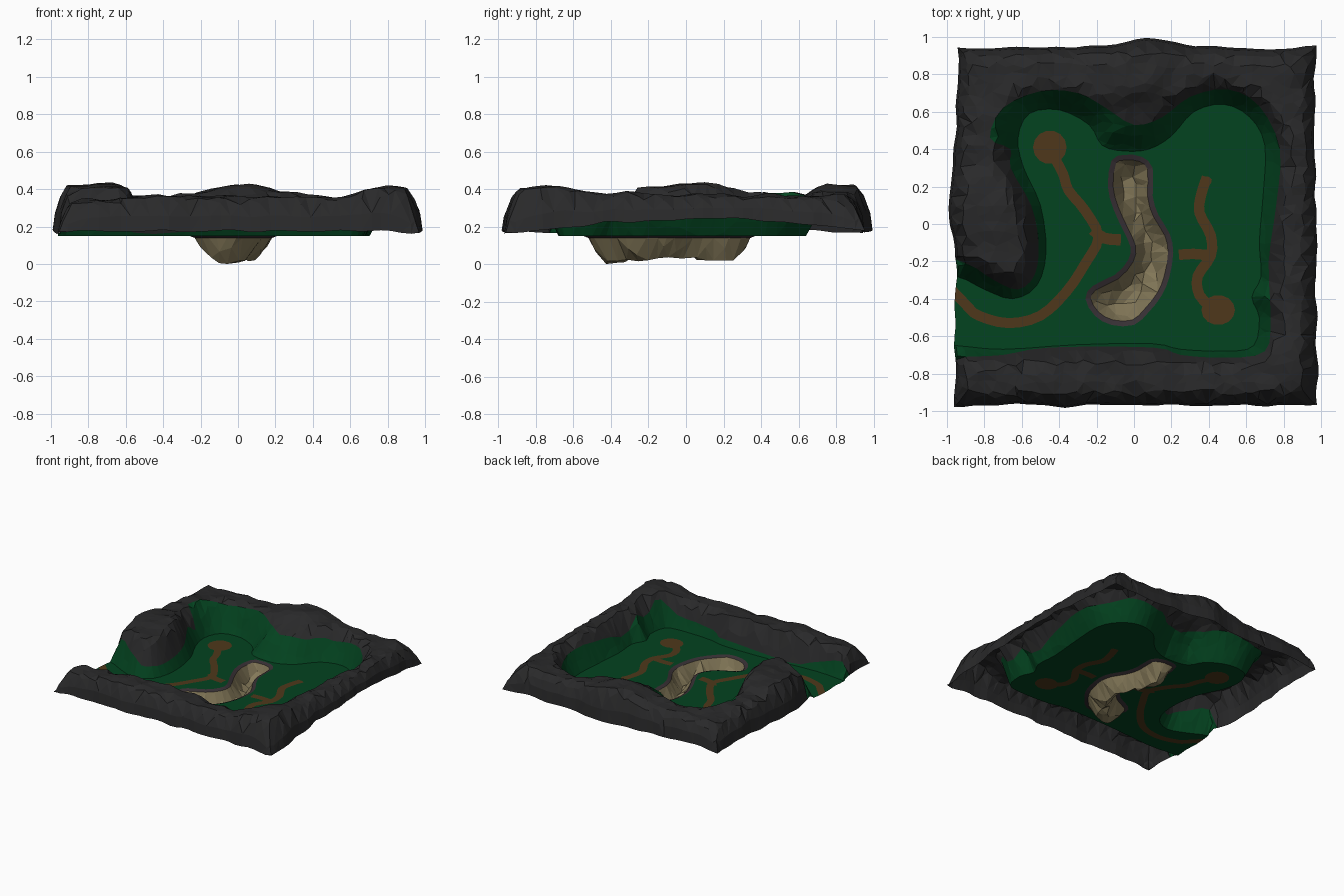
import bpy, math, random
from mathutils import Vector, noise
from mathutils.geometry import delaunay_2d_cdt

if "Cube" in bpy.data.objects:
    bpy.data.objects.remove(bpy.data.objects["Cube"])

random.seed(4)
FLOOR = 0.15


def vecs(flat):
    return [Vector(p) for p in zip(flat[::2], flat[1::2])]


def smooth(pts, closed=True, n=3):
    """Catmull-Rom subdivision of an outline or path."""
    out, k = [], len(pts)
    for i in range(k if closed else k - 1):
        pick = (lambda j: pts[j % k]) if closed else (lambda j: pts[max(0, min(k - 1, j))])
        a, b, c, d = (pick(i + j) for j in (-1, 0, 1, 2))
        for s in range(n):
            t = s / n
            out.append(0.5 * (2 * b + (c - a) * t + (2 * a - 5 * b + 4 * c - d) * t * t
                              + (3 * b - a - 3 * c + d) * t ** 3))
    return out if closed else out + [pts[-1]]


def inside(p, poly):
    hit = False
    for a, b in zip(poly, poly[1:] + poly[:1]):
        if (a.y > p.y) != (b.y > p.y) and p.x < a.x + (p.y - a.y) * (b.x - a.x) / (b.y - a.y):
            hit = not hit
    return hit


def distance(p, poly):
    best = 9.0
    for a, b in zip(poly, poly[1:] + poly[:1]):
        d = b - a
        t = max(0.0, min(1.0, (p - a).dot(d) / max(d.length_squared, 1e-9)))
        best = min(best, (a + d * t - p).length)
    return best


def offset_in(poly, r):
    """Move each point of a clockwise outline inwards."""
    out = []
    for i, p in enumerate(poly):
        d = (poly[(i + 1) % len(poly)] - poly[i - 1]).normalized()
        out.append(p + Vector((d.y, -d.x)) * r)
    return out


def ribbon(flat, w):
    pts = smooth(vecs(flat), False)
    left, right = [], []
    for i, p in enumerate(pts):
        d = (pts[min(i + 1, len(pts) - 1)] - pts[max(i - 1, 0)]).normalized() * w
        left.append(p + Vector((-d.y, d.x)))
        right.append(p + Vector((d.y, -d.x)))
    return left + right[::-1]


def blob(x, y, rx, ry):
    return [Vector((x + rx * math.cos(a * math.pi / 7), y + ry * math.sin(a * math.pi / 7))) for a in range(14)]


# Outer edge: a clockwise wavy square
corners = vecs([-.955, -.97, -.945, .945, .965, .945, .98, -.97])
outer = []
for a, b in zip(corners, corners[1:] + corners[:1]):
    for i in range(36):
        p = a.lerp(b, i / 36)
        n = noise.noise(Vector((p.x * 7, p.y * 7, 3))) * 0.02
        outer.append(p * (1 + n))
for p in outer:  # bulges on the left hill and the back
    if p.x < -.9:
        p.x -= .045 * math.exp(-((p.y - .1) / .2) ** 2)
    if p.y > .9:
        p.y += .04 * math.exp(-((p.x - .07) / .2) ** 2)

# Foot of the slopes (flat valley floor) and the edge of the grass
foot = smooth(vecs([-1.2, -.64, -.95, -.65, -.7, -.67, -.3, -.645, .1, -.64, .25, -.67, .5, -.68, .64, -.65, .67, -.5,
                    .63, -.39, .68, -.28, .67, -.1, .69, .15, .70, .42, .62, .57, .48, .64, .32, .60, .2, .47, .08, .40,
                    -.05, .39, -.17, .42, -.24, .53, -.4, .61, -.56, .59, -.62, .46, -.59, .3, -.5, .1, -.47, -.15,
                    -.52, -.33, -.65, -.40, -.8, -.35, -.95, -.28, -1.2, -.26]))
grass = smooth(vecs([-1.1, -.72, -.9, -.71, -.7, -.70, -.45, -.66, .1, -.66, .25, -.70, .5, -.715, .7, -.68, .73, -.5,
                     .72, -.2, .76, .1, .78, .4, .67, .63, .5, .72, .3, .68, .15, .57, 0, .53, -.15, .62, -.3, .70,
                     -.5, .71, -.7, .62, -.77, .46, -.66, .4, -.66, .3, -.55, .1, -.51, -.1, -.53, -.27, -.62, -.35,
                     -.75, -.30, -.9, -.21, -1.1, -.2]))

# Pit outlines (clockwise)
rim = smooth(vecs([-.12, .34, -.05, .37, .04, .36, .1, .3, .1, .15, .13, .05, .19, -.05, .21, -.15, .19, -.28, .15, -.38,
                   .08, -.47, 0, -.54, -.12, -.54, -.21, -.49, -.26, -.4, -.22, -.33, -.1, -.27, -.03, -.19, -.02, -.12,
                   -.06, -.03, -.11, .08, -.14, .2]), n=2)
pit = offset_in(rim, .028)

# Dirt paths and clearings
paths = [ribbon([-.44, .38, -.38, .27, -.35, .18, -.26, .07, -.19, -.07, -.26, -.21, -.36, -.36, -.5, -.49, -.67, -.53,
                 -.83, -.49, -.9, -.43, -1.05, -.27], .027),
         ribbon([-.22, -.03, -.16, -.075, -.07, -.085], .03), blob(-.45, .41, .09, .09),
         ribbon([.39, .25, .36, .16, .35, .06, .41, -.06, .41, -.17, .34, -.28, .35, -.38, .42, -.45], .028),
         ribbon([.24, -.165, .32, -.16, .42, -.17], .028),
         blob(.45, -.46, .09, .08), blob(.39, .23, .025, .025)]

# Ridge heights around the valley: x, y, z
PEAKS = [(-.85, -.85, .34), (-.4, -.8, .365), (0, -.8, .36), (.4, -.8, .355), (.85, -.75, .415), (.87, -.4, .38),
         (.87, 0, .37), (.87, .4, .37), (.85, .8, .36), (.5, .85, .36), (.02, .79, .43), (0, .56, .34),
         (-.4, .85, .365), (-.83, .8, .36), (-.75, .05, .43), (-.72, -.2, .41), (-.86, .45, .38)]


def height(p):
    if inside(p, rim):
        d = distance(p, rim)
        if d < .03:  # shallow stone lip
            return FLOOR - d * .4
        t = min(1, (d - .028) / .085)
        n = noise.noise(Vector((p.x * 9, p.y * 9, 1)))
        shallow = .028 * math.exp(-((p.y + .06) / .14) ** 2)
        return max(0, FLOOR - .01 - (.132 - shallow) * math.sin(t * math.pi / 2) + t * n * .035)
    if inside(p, foot):
        return FLOOR
    w = [(1 / ((p.x - x) ** 2 + (p.y - y) ** 2 + .004) ** 1.5, z) for x, y, z in PEAKS]
    top = sum(a * z for a, z in w) / sum(a for a, z in w)
    width = .10 if p.y < -.6 else .14 + .05 * math.exp(-((p.x + .02) / .2) ** 2) * (p.y > 0)
    t = min(1, distance(p, foot) / width)
    ease = (t * t * (3 - 2 * t) + math.sin(t * math.pi / 2)) / 2
    z = FLOOR + (top - FLOOR) * ease
    z += t * .022 * noise.noise(Vector((p.x * 8, p.y * 8, 5)))
    edge = .175 + .02 * noise.noise(Vector((p.x * 6, p.y * 6, 9)))
    if p.x > .9:  # the right edge lifts along its middle
        edge += .065 * max(0, 1 - (abs(p.y - .1) / .85) ** 2)
    low = min(z, edge)
    e = min(1, distance(p, outer) / .10) if inside(p, outer) else 0
    c = math.hypot(max(0, abs(p.x) - .68), max(0, abs(p.y) - .68))  # corners droop
    e *= 1 - min(1, max(0, c - .25) / .15)
    return max(FLOOR, low + (z - low) * math.sqrt(max(0, 1 - (1 - e) ** 2)))


# Triangulate every outline plus scattered points
pts, edges = [], []
for loop in [outer, foot, grass, rim, pit] + paths:
    k = len(pts)
    pts += loop
    edges += [(k + i, k + (i + 1) % len(loop)) for i in range(len(loop))]
for r, step in ((.012, 1), (.04, 2)):
    pts += offset_in(outer, r)[::step]
for i in range(-18, 19):
    for j in range(-18, 19):
        p = Vector((i * .053 + random.uniform(-.018, .018), j * .053 + random.uniform(-.018, .018)))
        if abs(p.x) < .93 and abs(p.y) < .93 and min((p - q).length for q in pts) > .022:
            pts.append(p)
flat_verts, _, tris, *_ = delaunay_2d_cdt(pts, edges, [], 1, 1e-5)
verts = [Vector((v.x, v.y, height(v))) for v in flat_verts]

# Sort triangles into parts by region
parts = {"rocky_ridge": [], "grass_valley": [], "dirt_paths": [], "pit_rim": [], "sand_pit": []}
for t in tris:
    c = (flat_verts[t[0]] + flat_verts[t[1]] + flat_verts[t[2]]) / 3
    if not inside(c, outer):
        continue
    if inside(c, pit):
        name = "sand_pit"
    elif inside(c, rim):
        name = "pit_rim"
    elif any(inside(c, q) for q in paths):
        name = "dirt_paths"
    else:
        name = "grass_valley" if inside(c, grass) else "rocky_ridge"
    parts[name].append(t)

COLOURS = {"rocky_ridge": ("dark rock", (.022, .022, .023)), "grass_valley": ("green grass", (.001, .056, .014)),
           "dirt_paths": ("brown dirt", (.077, .039, .011)), "pit_rim": ("purple grey stone", (.038, .029, .034)),
           "sand_pit": ("sand", (.23, .19, .10))}
base = min(v.z for v in verts)
for name, faces in parts.items():
    ids = sorted({i for f in faces for i in f})
    new = {old: k for k, old in enumerate(ids)}
    mesh = bpy.data.meshes.new(name)
    mesh.from_pydata([verts[i] - Vector((0, 0, base)) for i in ids], [], [[new[i] for i in f] for f in faces])
    mat = bpy.data.materials.new(COLOURS[name][0])
    mat.diffuse_color = (*COLOURS[name][1], 1)
    mat.use_nodes = True
    mat.node_tree.nodes["Principled BSDF"].inputs["Base Color"].default_value = mat.diffuse_color
    mesh.materials.append(mat)
    bpy.context.collection.objects.link(bpy.data.objects.new(name, mesh))
